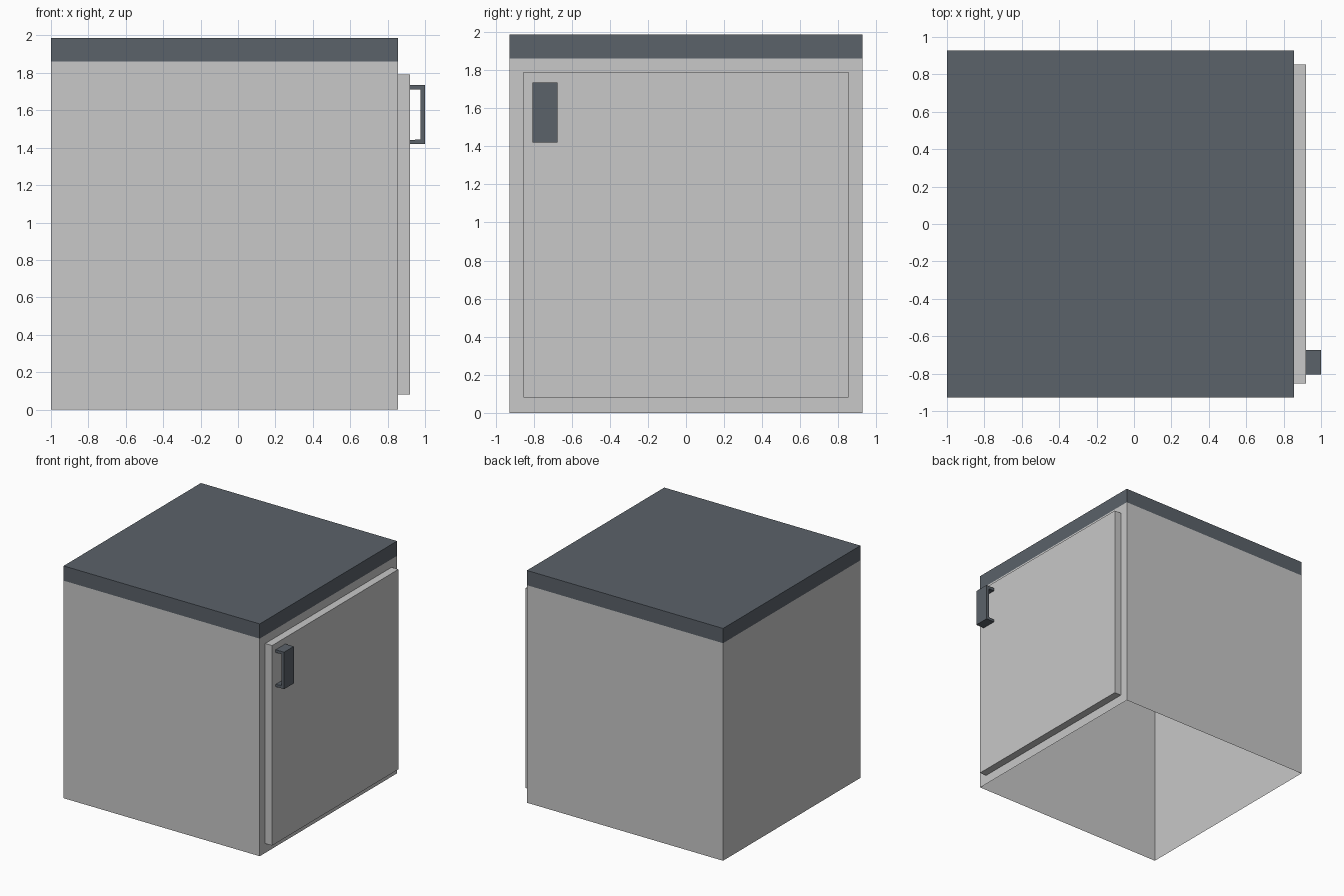
import bpy, bmesh

if "Cube" in bpy.data.objects:
    bpy.data.objects.remove(bpy.data.objects["Cube"])


def material(name, rgb):
    m = bpy.data.materials.new(name)
    m.diffuse_color = (*rgb, 1)
    m.use_nodes = True
    m.node_tree.nodes["Principled BSDF"].inputs["Base Color"].default_value = m.diffuse_color
    return m


light_grey = material("light grey", (0.58, 0.58, 0.58))
slate = material("slate grey", (0.104, 0.122, 0.144))


def finish(name, bm, *mats):
    mesh = bpy.data.meshes.new(name)
    bm.to_mesh(mesh)
    bm.free()
    for m in mats:
        mesh.materials.append(m)
    obj = bpy.data.objects.new(name, mesh)
    bpy.context.collection.objects.link(obj)
    return obj


def box(lo, hi, open_side=None):
    """Box between two corners; the side facing open_side is left out."""
    bm = bmesh.new()
    bmesh.ops.create_cube(bm, size=1)
    for v in bm.verts:
        v.co = [a + (b - a) * (c + 0.5) for a, b, c in zip(lo, hi, v.co)]
    bm.normal_update()
    if open_side:
        gone = [f for f in bm.faces
                if sum(a * b for a, b in zip(f.normal, open_side)) > 0.9]
        bmesh.ops.delete(bm, geom=gone, context='FACES')
    return bm


# Cabinet shell, open underneath, with a slate band and top above the cut
TRIM_Z = 1.86
bm = box((-1, -0.9275, 0), (0.855, 0.9275, 1.986), open_side=(0, 0, -1))
bmesh.ops.bisect_plane(bm, geom=bm.verts[:] + bm.edges[:] + bm.faces[:],
                       plane_co=(0, 0, TRIM_Z), plane_no=(0, 0, 1))
for f in bm.faces:
    f.material_index = int(f.calc_center_median().z > TRIM_Z)
finish("cabinet", bm, light_grey, slate)

# Door panel standing proud of the right side
finish("door", box((0.855, -0.853, 0.08), (0.92, 0.853, 1.79), open_side=(-1, 0, 0)),
       light_grey)

# C-shaped door handle: side profile extruded along y
profile = [(0.92, 1.42), (1.0, 1.42), (1.0, 1.736), (0.92, 1.736),
           (0.92, 1.712), (0.975, 1.712), (0.975, 1.445), (0.92, 1.44)]
bm = bmesh.new()
face = bm.faces.new([bm.verts.new((x, -0.805, z)) for x, z in profile])
ext = bmesh.ops.extrude_face_region(bm, geom=[face], use_keep_orig=True)
for v in ext["geom"]:
    if isinstance(v, bmesh.types.BMVert):
        v.co.y = -0.675
bmesh.ops.recalc_face_normals(bm, faces=bm.faces[:])
finish("handle", bm, slate)
